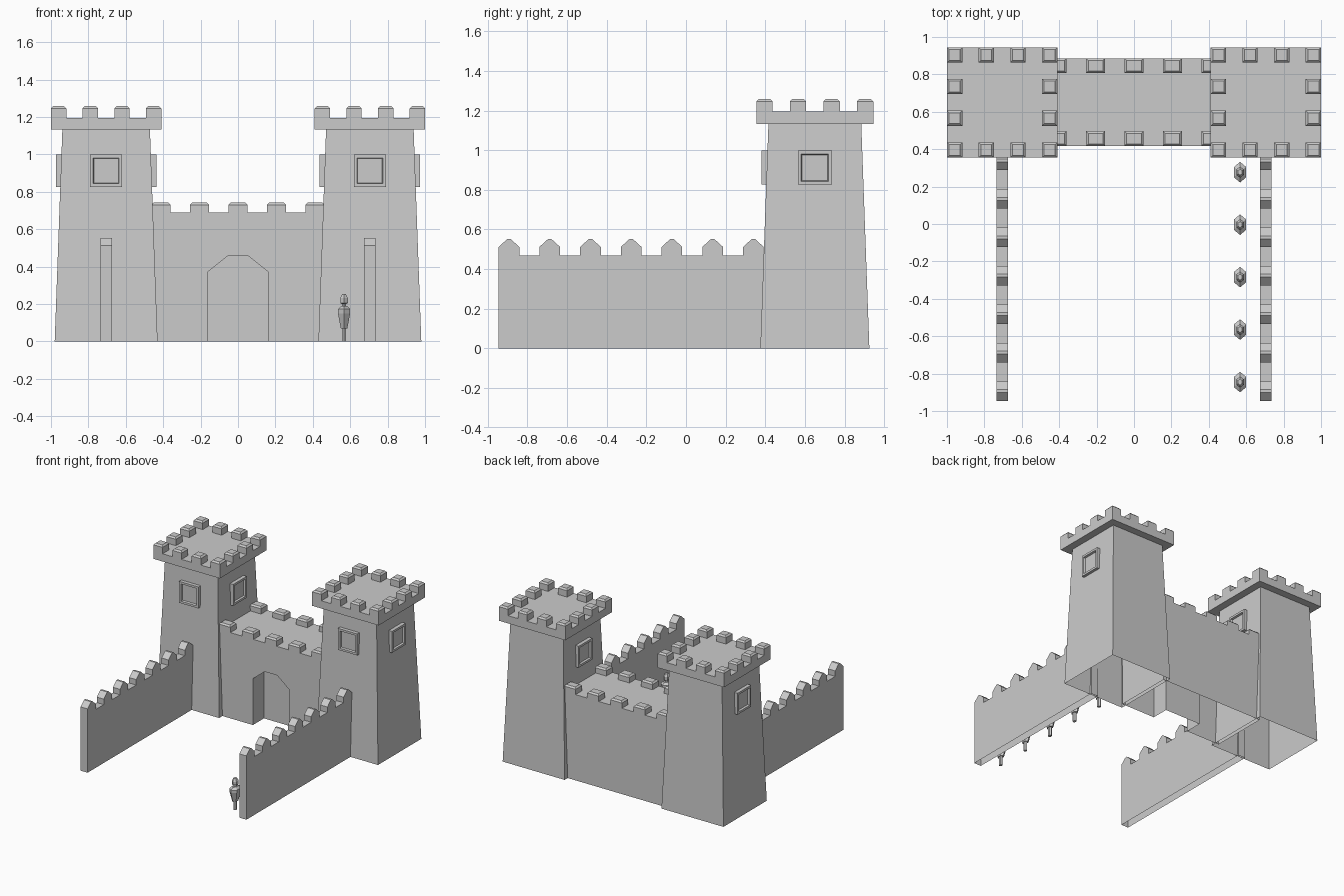
import bpy, bmesh, math
from mathutils import Matrix

cube = bpy.data.objects.get("Cube")
if cube:
    bpy.data.objects.remove(cube)

stone = bpy.data.materials.new("grey_stone")
stone.use_nodes = True
stone.diffuse_color = (0.6, 0.6, 0.6, 1)
stone.node_tree.nodes["Principled BSDF"].inputs["Base Color"].default_value = (0.6, 0.6, 0.6, 1)

TOWER_X, TOWER_Y = 0.705, 0.65


def finish(name, bm, recalc=True):
    if recalc:
        bmesh.ops.recalc_face_normals(bm, faces=bm.faces)
    mesh = bpy.data.meshes.new(name)
    bm.to_mesh(mesh)
    bm.free()
    mesh.materials.append(stone)
    obj = bpy.data.objects.new(name, mesh)
    bpy.context.collection.objects.link(obj)
    return obj


def loft(bm, rings, bottom=True):
    """Skin a stack of closed rings and cap the ends."""
    loops = [[bm.verts.new(p) for p in ring] for ring in rings]
    for a, b in zip(loops, loops[1:]):
        for i in range(len(a)):
            j = (i + 1) % len(a)
            bm.faces.new((a[i], a[j], b[j], b[i]))
    bm.faces.new(loops[-1])
    if bottom:
        bm.faces.new(loops[0][::-1])


def rect(x, y, hx, hy, z):
    return [(x - hx, y - hy, z), (x + hx, y - hy, z), (x + hx, y + hy, z), (x - hx, y + hy, z)]


def merlon(bm, x, y, hx, hy, z0, z1, cut=0.012):
    loft(bm, [rect(x, y, hx, hy, z0), rect(x, y, hx, hy, z1 - cut),
              rect(x, y, hx - cut, hy - cut, z1)], bottom=False)


def window(name, cx, cy, angle):
    """Framed, recessed window block; angle turns it from the front face."""
    bm = bmesh.new()
    bmesh.ops.create_cube(bm, size=1, matrix=Matrix.Translation((0, -0.245, 0.912))
                          @ Matrix.Diagonal((0.172, 0.046, 0.172, 1)))
    bm.normal_update()
    face = min(bm.faces, key=lambda f: f.calc_center_median().y)
    bmesh.ops.inset_region(bm, faces=[face], thickness=0.024)
    bmesh.ops.inset_region(bm, faces=[face], thickness=0.006, depth=-0.015)
    bm.transform(Matrix.Translation((cx, cy, 0)) @ Matrix.Rotation(angle, 4, "Z"))
    finish(name, bm)


def tower(side, sx):
    cx, cy = sx * TOWER_X, TOWER_Y
    # Battered shaft, open underneath
    bm = bmesh.new()
    loft(bm, [rect(cx, cy, 0.275, 0.275, 0), rect(cx, cy, 0.234, 0.234, 1.135)], bottom=False)
    finish(side + "_tower_shaft", bm)
    # Overhanging cap
    bm = bmesh.new()
    loft(bm, [rect(cx, cy, 0.295, 0.295, 1.133), rect(cx, cy, 0.295, 0.295, 1.195)])
    finish(side + "_tower_cap", bm)
    # Ring of battlements
    bm = bmesh.new()
    offsets = (-0.254, -0.085, 0.085, 0.254)
    for i, dx in enumerate(offsets):
        for j, dy in enumerate(offsets):
            if i in (0, 3) or j in (0, 3):
                merlon(bm, cx + dx, cy + dy, 0.041, 0.041, 1.195, 1.258)
    finish(side + "_tower_battlements", bm)
    # Windows on the front and both flanks
    for label, turn in (("front", 0), ("east", 1), ("west", -1)):
        window(f"{side}_tower_{label}_window", cx, cy, turn * math.pi / 2)


def curtain_wall(side, sx):
    """Thin wall with pointed battlements, running forward from a tower."""
    outline = [(-0.945, 0)]
    for i in range(7):
        c = -0.893 + 0.2055 * i
        low = 0.468
        outline += [(c - 0.052, low), (c - 0.052, 0.512), (c - 0.008, 0.552),
                    (c + 0.008, 0.552), (c + 0.052, 0.512), (c + 0.052, low)]
    outline.append((0.39, 0))
    bm = bmesh.new()
    ends = [[bm.verts.new((sx * TOWER_X + d, y, z)) for y, z in outline] for d in (-0.031, 0.031)]
    for loop in ends:
        bm.faces.new(loop)
    for i in range(len(outline) - 1):
        bm.faces.new((ends[0][i], ends[0][i + 1], ends[1][i + 1], ends[1][i]))
    finish(side + "_curtain_wall", bm)


def gatehouse():
    front, recess, back, top, half = 0.417, 0.557, 0.886, 0.688, 0.46
    arch = [(-0.16, 0), (-0.16, 0.372), (-0.055, 0.456), (0.055, 0.456), (0.16, 0.372), (0.16, 0)]
    bm = bmesh.new()
    outer = [bm.verts.new((x, front, z)) for x, z in arch]
    inner = [bm.verts.new((x, recess, z)) for x, z in arch]
    f = [bm.verts.new((x, front, z)) for x, z in ((half, 0), (half, top), (-half, top), (-half, 0))]
    b = [bm.verts.new((v.co.x, back, v.co.z)) for v in f]
    bm.faces.new(outer + f)                  # front with archway
    bm.faces.new(inner)                      # closed gate
    bm.faces.new(b)                          # back
    for i in range(3):                       # sides and roof
        bm.faces.new((f[i], f[i + 1], b[i + 1], b[i]))
    for i in range(5):                       # arch reveal
        bm.faces.new((outer[i], outer[i + 1], inner[i + 1], inner[i]))
    finish("gatehouse", bm)
    # Battlements along the front and back edges
    bm = bmesh.new()
    for i in range(-2, 3):
        for y in (front + 0.04, back - 0.04):
            merlon(bm, i * 0.2055, y, 0.051, 0.04, top, 0.742)
    finish("gatehouse_battlements", bm)


def oval(x, y, rx, ry, z):
    return [(x + rx * math.cos(a), y + ry * math.sin(a), z)
            for a in (math.radians(30 + 60 * k) for k in range(6))]


def guard(index, x, y):
    # Each part: stacked (half width, half depth, height) rings
    parts = {
        "legs": ((0.013, 0.016, 0), (0.013, 0.016, 0.075)),
        "body": ((0.02, 0.03, 0.07), (0.038, 0.055, 0.15), (0.038, 0.055, 0.172), (0.02, 0.03, 0.188)),
        "head": ((0.013, 0.016, 0.185), (0.013, 0.016, 0.2), (0.023, 0.03, 0.205),
                 (0.023, 0.03, 0.232), (0.012, 0.016, 0.252)),
    }
    for part, rings in parts.items():
        bm = bmesh.new()
        loft(bm, [oval(x, y, *r) for r in rings])
        finish(f"guard_{part}_{index}", bm)


for side, sx in (("left", 1), ("right", -1)):
    tower(side, sx)
    curtain_wall(side, sx)
gatehouse()
for n in range(5):
    guard(n + 1, 0.567, 0.277 - 0.2805 * n)
